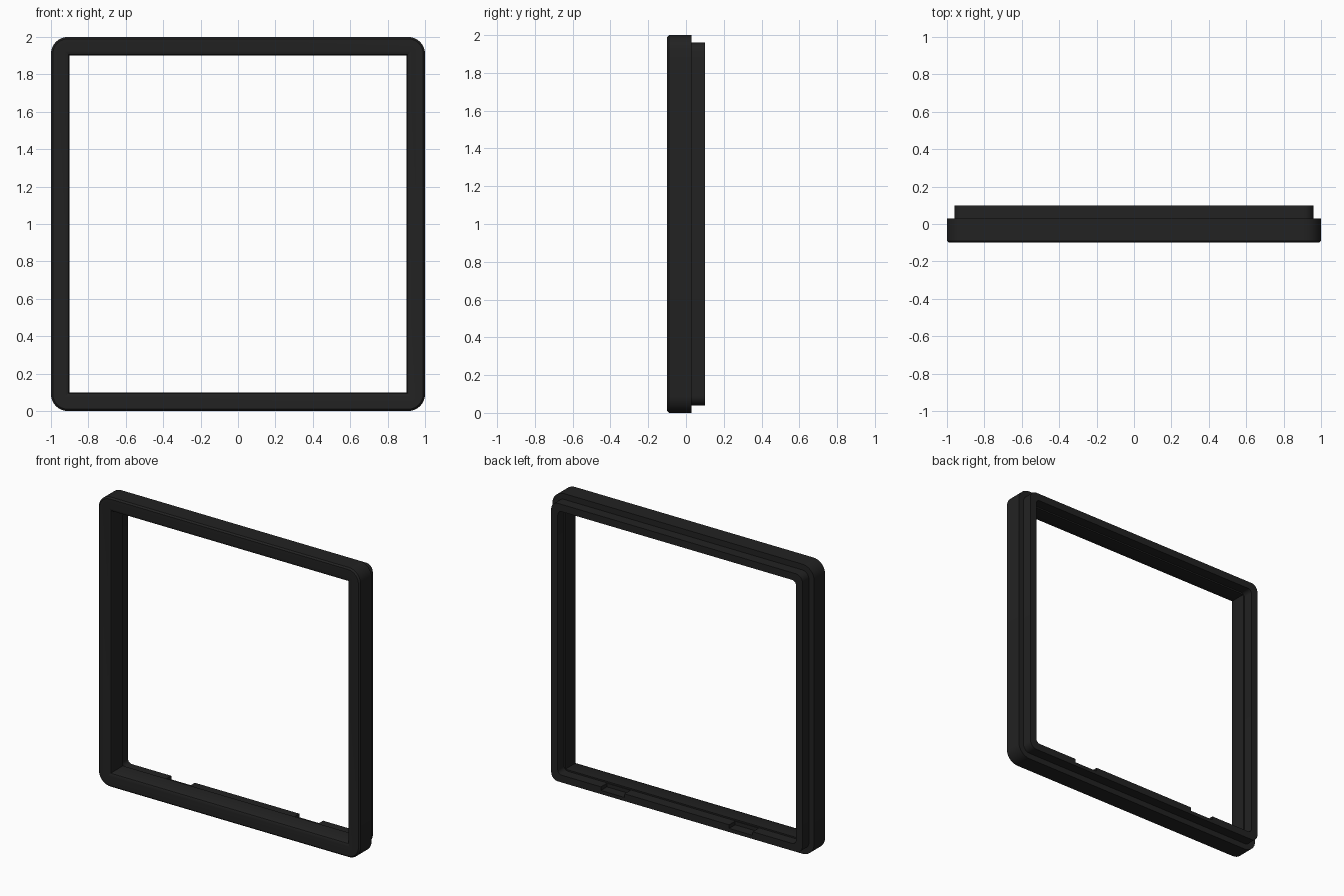
import bpy, bmesh, math

if "Cube" in bpy.data.objects:
    bpy.data.objects.remove(bpy.data.objects["Cube"])

black = bpy.data.materials.new("matte black")
black.diffuse_color = (0.016, 0.016, 0.016, 1)
black.use_nodes = True
black.node_tree.nodes["Principled BSDF"].inputs["Base Color"].default_value = black.diffuse_color


def ring(half, y, radius, segments=8):
    """Rounded square loop in the xz plane, centred at z = 1."""
    points = []
    for corner in range(4):
        mid = math.pi / 4 + corner * math.pi / 2
        sx = math.copysign(1, math.cos(mid))
        sz = math.copysign(1, math.sin(mid))
        for i in range(segments + 1):
            a = corner * math.pi / 2 + i / segments * math.pi / 2
            points.append((sx * (half - radius) + radius * math.cos(a), y,
                           1 + sz * (half - radius) + radius * math.sin(a)))
    return points


def sweep_frame(name, profile):
    """Join a closed profile of (half size, y, corner radius) rings."""
    bm = bmesh.new()
    loops = [[bm.verts.new(p) for p in ring(*step)] for step in profile]
    n = len(loops[0])
    for k, a in enumerate(loops):
        b = loops[(k + 1) % len(loops)]
        for i in range(n):
            j = (i + 1) % n
            bm.faces.new((a[i], a[j], b[j], b[i]))
    bmesh.ops.remove_doubles(bm, verts=bm.verts, dist=1e-5)
    bmesh.ops.recalc_face_normals(bm, faces=bm.faces)
    mesh = bpy.data.meshes.new(name)
    bm.to_mesh(mesh)
    bm.free()
    mesh.materials.append(black)
    obj = bpy.data.objects.new(name, mesh)
    bpy.context.collection.objects.link(obj)
    bpy.ops.object.select_all(action='DESELECT')
    obj.select_set(True)
    bpy.context.view_layer.objects.active = obj
    bpy.ops.object.shade_smooth_by_angle(angle=math.radians(30))
    return obj


# Front bezel with softened front edges and mitred inner corners
sweep_frame("front_bezel", [
    (1.0, 0.03, 0.09), (1.0, -0.09, 0.09), (0.99, -0.1, 0.08),
    (0.925, -0.1, 0.0), (0.907, -0.092, 0.0), (0.9, -0.075, 0.0),
    (0.9, 0.03, 0.0)])

# Narrower lip at the back
lip = sweep_frame("back_lip", [
    (0.96, 0.025, 0.05), (0.96, 0.1, 0.05),
    (0.91, 0.1, 0.03), (0.91, 0.025, 0.03)])

# Two notches in the lower lip
for side in (-1, 1):
    bpy.ops.mesh.primitive_cube_add(size=1, location=(side * 0.49, 0.09, 0.09))
    cutter = bpy.context.object
    cutter.name = "notch_cutter"
    cutter.scale = (0.18, 0.11, 0.05)
    cutter.hide_render = True
    cutter.hide_viewport = True
    cutter.display_type = 'WIRE'
    cut = lip.modifiers.new("notch", 'BOOLEAN')
    cut.operation = 'DIFFERENCE'
    cut.solver = 'EXACT'
    cut.object = cutter
